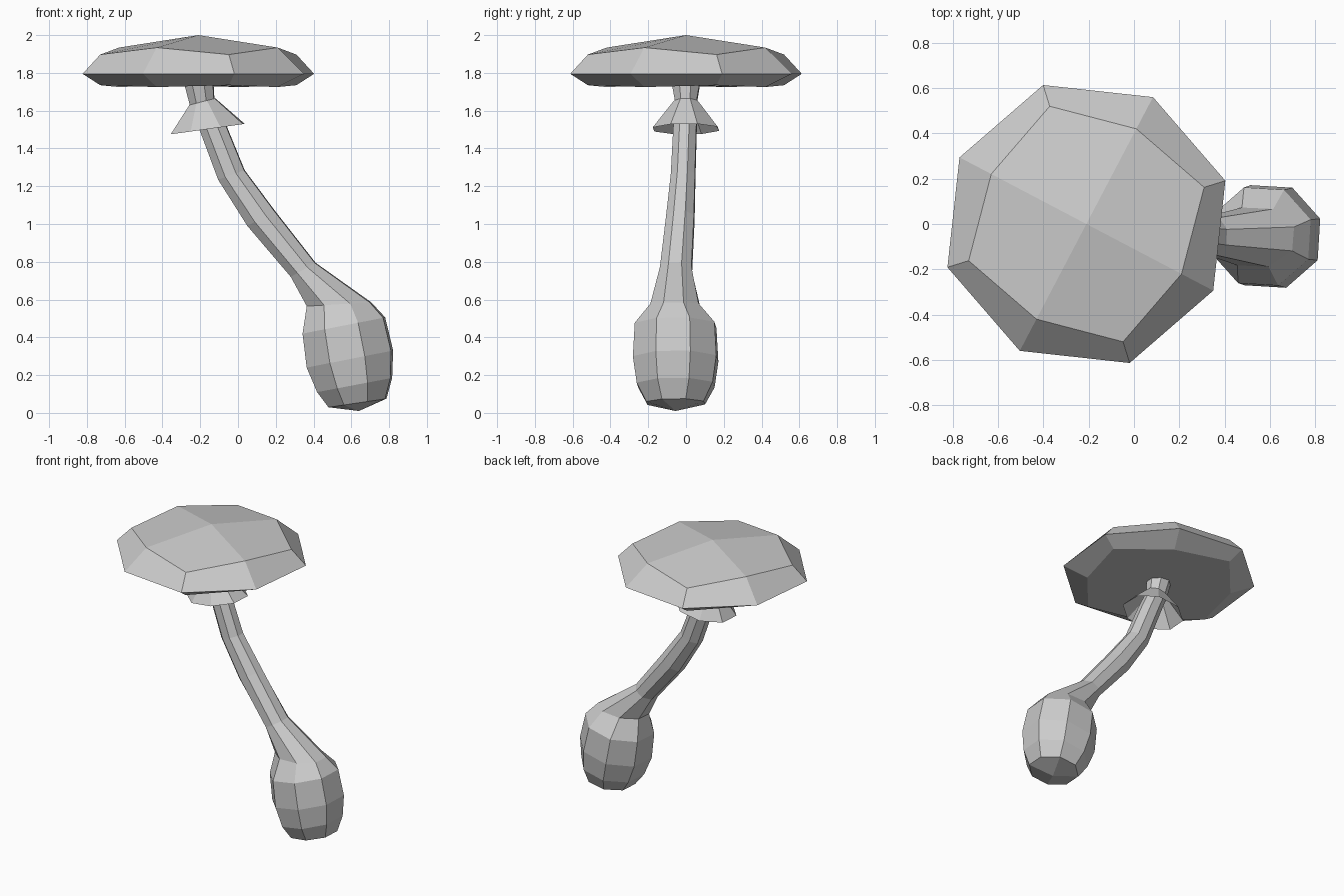
import bpy, bmesh
from math import cos, sin, radians
from mathutils import Vector

if "Cube" in bpy.data.objects:
    bpy.data.objects.remove(bpy.data.objects["Cube"])

N = 8


def loft(name, rings, start=None, end=None):
    """Skin a list of 8-point rings; start/end are optional closing points."""
    bm = bmesh.new()
    rows = [[bm.verts.new(p) for p in r] for r in rings]
    for a, b in zip(rows, rows[1:]):
        for i in range(N):
            j = (i + 1) % N
            bm.faces.new((a[i], a[j], b[j], b[i]))
    for row, tip in ((rows[0], start), (rows[-1], end)):
        if tip is not None:
            v = bm.verts.new(tip)
            # two ring edges per panel: four kite-shaped faces around the tip
            for i in range(1, N, 2):
                bm.faces.new((v, row[i], row[(i + 1) % N], row[(i + 2) % N]))
    bmesh.ops.recalc_face_normals(bm, faces=bm.faces)
    me = bpy.data.meshes.new(name)
    bm.to_mesh(me)
    bm.free()
    ob = bpy.data.objects.new(name, me)
    bpy.context.collection.objects.link(ob)
    return ob


def tilted_ring(xl, zl, xr, zr, y, ry):
    """Octagon whose left and right extremes are seen in the front view."""
    c = Vector(((xl + xr) / 2, y, (zl + zr) / 2))
    u = Vector(((xr - xl) / 2, 0, (zr - zl) / 2)) / 0.94
    w = Vector((0, ry / 0.94, 0))
    angs = [radians(19 + 45 * i) for i in range(N)]
    return [c + u * cos(a) + w * sin(a) for a in angs]


def cap_ring(ra, za, rb, zb):
    """Flat octagon with alternating radius and height."""
    pts = []
    for i in range(N):
        a = radians(17.3 + 45 * i)
        r, z = (rb, zb) if i % 2 else (ra, za)
        pts.append(Vector((-0.21 + r * cos(a), r * sin(a), z)))
    return pts


# Cap: underside, rim, upper bevel and shallow peak
loft("cap", [cap_ring(0.544, 1.735, 0.474, 1.725),
             cap_ring(0.642, 1.795, 0.632, 1.795),
             cap_ring(0.544, 1.897, 0.474, 1.934)],
     start=(-0.21, 0, 1.74), end=(-0.21, 0, 2.0))

# Stem and bulb: one bent loft from the bulb base up to the cap
stem = [
    (0.48, 0.03, 0.785, 0.075, -0.055, 0.155),
    (0.42, 0.11, 0.815, 0.185, -0.055, 0.205),
    (0.365, 0.24, 0.82, 0.33, -0.055, 0.225),
    (0.343, 0.42, 0.778, 0.505, -0.055, 0.215),
    (0.365, 0.565, 0.705, 0.585, -0.058, 0.13),
    (0.28, 0.72, 0.41, 0.795, -0.053, 0.085),
    (0.05, 0.99, 0.195, 1.07, -0.03, 0.075),
    (-0.105, 1.235, 0.035, 1.285, -0.015, 0.065),
    (-0.20, 1.49, -0.065, 1.53, -0.005, 0.062),
    (-0.255, 1.63, -0.125, 1.66, 0.0, 0.058),
    (-0.285, 1.745, -0.13, 1.745, 0.0, 0.075),
]
loft("stem_and_bulb", [tilted_ring(*r) for r in stem], start=(0.64, -0.055, 0.01))

# Collar: open flared skirt below the cap
loft("collar", [tilted_ring(-0.257, 1.63, -0.12, 1.665, 0, 0.063),
                tilted_ring(-0.355, 1.475, 0.035, 1.53, 0, 0.175)])
